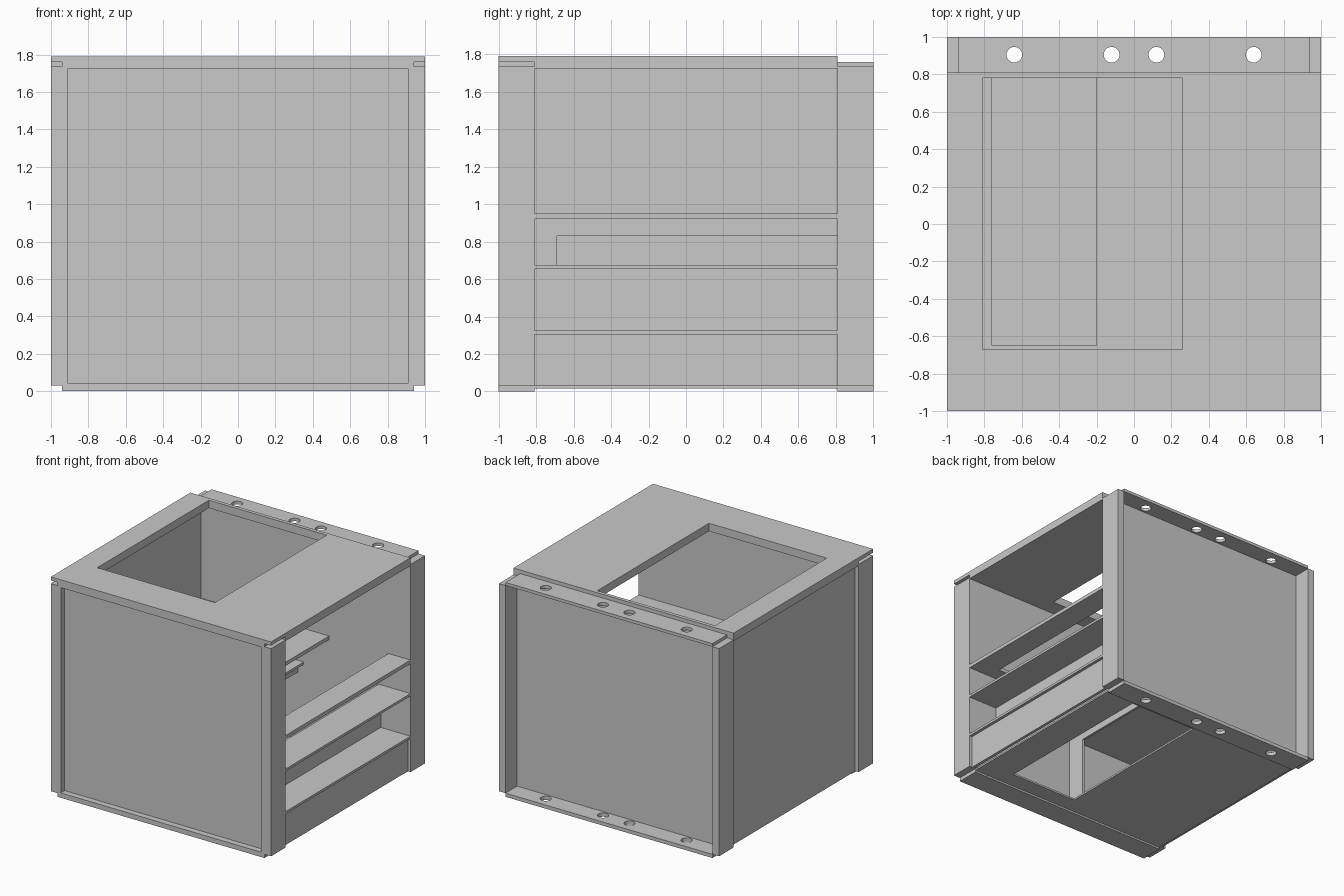
import bpy
import bmesh
from mathutils import Matrix, Vector

old = bpy.data.objects.get("Cube")
if old:
    bpy.data.objects.remove(old, do_unlink=True)

grey = bpy.data.materials.new("plain_grey")
grey.use_nodes = True
tone = (0.585, 0.585, 0.585, 1)
grey.diffuse_color = tone
grey.node_tree.nodes["Principled BSDF"].inputs["Base Color"].default_value = tone


def add_object(name, bm):
    mesh = bpy.data.meshes.new(name)
    bm.to_mesh(mesh)
    bm.free()
    mesh.materials.append(grey)
    obj = bpy.data.objects.new(name, mesh)
    bpy.context.collection.objects.link(obj)
    return obj


def box(name, x, y, z):
    """Box given by its (low, high) range on each axis."""
    low, high = Vector((x[0], y[0], z[0])), Vector((x[1], y[1], z[1]))
    bm = bmesh.new()
    size = Matrix.Diagonal((high - low).to_4d())
    bmesh.ops.create_cube(bm, size=1, matrix=Matrix.Translation((low + high) / 2) @ size)
    return add_object(name, bm)


def peg(x, y, z, radius):
    bm = bmesh.new()
    bmesh.ops.create_cone(bm, cap_ends=True, segments=32, radius1=radius, radius2=radius,
                          depth=0.2, matrix=Matrix.Translation((x, y, z)))
    return add_object("hole_cutter", bm)


def cut(obj, cutters):
    """Subtract the cutters from the object, then remove them."""
    bpy.context.view_layer.objects.active = obj
    for cutter in cutters:
        mod = obj.modifiers.new("cut", "BOOLEAN")
        mod.operation = "DIFFERENCE"
        mod.solver = "EXACT"
        mod.object = cutter
        bpy.ops.object.modifier_apply(modifier=mod.name)
        bpy.data.objects.remove(cutter, do_unlink=True)


IN = 0.81            # inner face of the corner posts
RAIL = 0.94          # half length of the rails
DEPTH = (-IN, IN)    # inside from front to back
WALL = -0.905        # inner face of the closed side

# Corner posts, wider at the front
for side, sign in (("left", 1), ("right", -1)):
    for end, y, inner in (("front", (-1, -IN), 0.91), ("back", (IN, 1), RAIL)):
        box(f"{end}_{side}_post", sorted((sign * inner, sign)), y, (0.03, 1.735))

# Rails across the front and back, the back ones drilled
for level, z in (("bottom", (0, 0.03)), ("top", (1.735, 1.76))):
    box(f"front_{level}_rail", (-RAIL, RAIL), (-1, -IN), z)
    rail = box(f"back_{level}_rail", (-RAIL, RAIL), (IN, 1), z)
    cut(rail, [peg(x, 0.905, z[0], 0.042) for x in (-0.64, -0.12, 0.12, 0.64)])

# Closed walls
box("front_panel", (-0.93, 0.93), (-0.95, -IN), (0.03, 1.735))
box("front_lower_lip", (-0.91, 0.91), (-1, -0.95), (0.03, 0.04))
box("front_upper_lip", (-0.91, 0.91), (-1, -0.95), (1.725, 1.735))
box("back_panel", (-RAIL, RAIL), (IN, 0.85), (0.03, 1.735))
box("side_panel", (-0.97, WALL), DEPTH, (0.03, 1.725))

# Top and bottom plates with their openings
for name, y, z in (("top_plate", (-1, IN), (1.76, 1.79)), ("top_board", DEPTH, (1.725, 1.76))):
    plate = box(name, (-1, 1), y, z)
    cut(plate, [box("opening_cutter", (-0.81, 0.26), (-0.67, 0.78), (1.6, 1.9))])
base = box("bottom_plate", (-RAIL, RAIL), DEPTH, (0.015, 0.03))
cut(base, [box("opening_cutter", (0.05, 0.67), (-0.67, 0.78), (-0.1, 0.1))])

# Shelves stacked behind the open side, each with cut-outs reaching the back
upper = box("upper_shelf", (WALL, 1), DEPTH, (0.92, 0.95))
cut(upper, [box("opening_cutter", x, (y, 0.9), (0.8, 1.1))
            for x, y in (((-0.76, -0.2), -0.65), ((0.26, 0.8), -0.69))])
middle = box("middle_shelf", (WALL, 1), DEPTH, (0.655, 0.675))
cut(middle, [box("opening_cutter", (0.03, 0.71), (-0.69, 0.9), (0.6, 0.8))])
box("lower_shelf", (0.71, 1), DEPTH, (0.305, 0.325))

# Inner partitions and the closed lowest bay
box("bay_back", (0.71, 0.73), DEPTH, (0.03, 0.655))
box("bay_front", (0.95, 0.975), DEPTH, (0.03, 0.305))
lower_wall = box("lower_partition", (-0.04, -0.02), DEPTH, (0.03, 0.655))
cut(lower_wall, [box("opening_cutter", (-0.1, 0.1), (-0.65, 0.9), (-0.1, 0.58))])
upper_wall = box("upper_partition", (-0.04, -0.02), DEPTH, (0.675, 0.92))
cut(upper_wall, [box("opening_cutter", (-0.1, 0.1), (-0.69, 0.9), (0.6, 0.83))])
